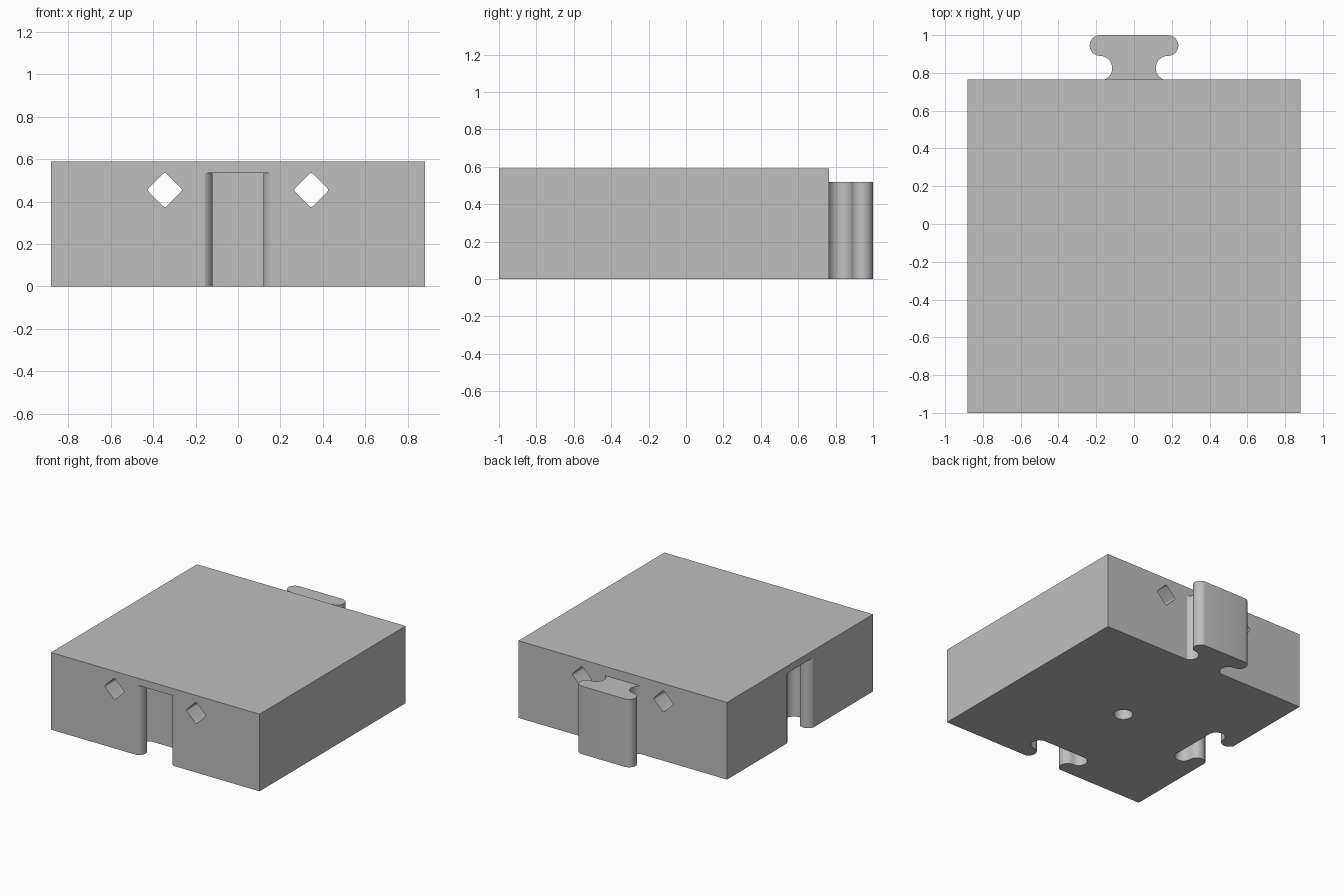
import bpy, bmesh, math
from mathutils import Matrix, Vector

if "Cube" in bpy.data.objects:
    bpy.data.objects.remove(bpy.data.objects["Cube"])

HALF, Y0, Y1, TOP = 0.8825, -1.0, 0.765, 0.59
MID = (Y0 + Y1) / 2

grey = bpy.data.materials.new("plain_grey")
grey.diffuse_color = (0.52, 0.52, 0.52, 1)
grey.use_nodes = True
grey.node_tree.nodes["Principled BSDF"].inputs["Base Color"].default_value = grey.diffuse_color


def arc(cx, cy, r, a0, a1, n=12):
    return [(cx + r * math.cos(a0 + (a1 - a0) * i / n),
             cy + r * math.sin(a0 + (a1 - a0) * i / n)) for i in range(n + 1)]


def prism(name, profile, z0, z1, matrix=Matrix()):
    """Extrude a flat outline from z0 to z1, then place it."""
    bm = bmesh.new()
    face = bm.faces.new([bm.verts.new((x, y, z0)) for x, y in profile])
    ext = bmesh.ops.extrude_face_region(bm, geom=[face])
    verts = [g for g in ext["geom"] if isinstance(g, bmesh.types.BMVert)]
    bmesh.ops.translate(bm, vec=Vector((0, 0, z1 - z0)), verts=verts)
    bm.transform(matrix)
    bmesh.ops.recalc_face_normals(bm, faces=bm.faces)
    mesh = bpy.data.meshes.new(name)
    bm.to_mesh(mesh)
    bm.free()
    mesh.materials.append(grey)
    obj = bpy.data.objects.new(name, mesh)
    bpy.context.collection.objects.link(obj)
    return obj


def connector(neck_r, neck_d, head_r, lead=0.0):
    """Outline of the T-shaped tongue: concave neck and round-ended head."""
    cx = 0.18
    half = arc(cx, neck_d, neck_r, math.pi + math.asin(neck_d / neck_r), math.pi / 2)
    half += arc(cx, neck_d + neck_r + head_r, head_r, -math.pi / 2, math.pi / 2)[1:]
    if lead:
        half.insert(0, (half[0][0], -lead))
    return half + [(-x, y) for x, y in reversed(half)]


def diamond(r=0.08, corner=0.012):
    """Square on its point with softened corners."""
    pts = []
    d = r - corner
    for k in range(4):
        a = k * math.pi / 2
        pts += arc(d * math.cos(a), d * math.sin(a), corner,
                   a - math.pi / 4, a + math.pi / 4, 4)
    return pts


def smooth(obj):
    bpy.ops.object.select_all(action='DESELECT')
    obj.select_set(True)
    bpy.context.view_layer.objects.active = obj
    bpy.ops.object.shade_smooth_by_angle(angle=math.radians(30))


# Main block
block = prism("block", [(-HALF, Y0), (HALF, Y0), (HALF, Y1), (-HALF, Y1)], 0, TOP)

# Sockets in the front and left sides, open at the bottom
socket = connector(0.06, 0.055, 0.0625, lead=0.05)
cutters = [
    prism("front_socket_cutter", socket, -0.1, 0.535, Matrix.Translation((0, Y0, 0))),
    prism("left_socket_cutter", socket, -0.1, 0.535,
          Matrix.Translation((-HALF, MID, 0)) @ Matrix.Rotation(-math.pi / 2, 4, 'Z')),
    # Blind round hole in the underside
    prism("bottom_hole_cutter", arc(0, 0, 0.067, 0, math.tau, 32)[:-1], -0.1, 0.25,
          Matrix.Translation((0, MID, 0))),
]
# Diamond channels running right through in both directions
for s in (-0.345, 0.345):
    cutters.append(prism("lengthwise_channel_cutter", diamond(), -1.2, 1.2,
                         Matrix.Translation((s, 0, 0.455)) @ Matrix.Rotation(math.pi / 2, 4, 'X')))
    cutters.append(prism("crosswise_channel_cutter", diamond(), -1.2, 1.2,
                         Matrix.Translation((0, MID + s, 0.34)) @ Matrix.Rotation(math.pi / 2, 4, 'Y')))

bpy.context.view_layer.objects.active = block
for cutter in cutters:
    cutter.hide_render = True
    mod = block.modifiers.new("cut", 'BOOLEAN')
    mod.operation, mod.solver, mod.object = 'DIFFERENCE', 'EXACT', cutter
    bpy.ops.object.modifier_apply(modifier=mod.name)
    bpy.data.objects.remove(cutter)
smooth(block)

# Tongue on the back
tongue = prism("tongue", connector(0.065, 0.06, 0.055), 0, 0.52,
               Matrix.Translation((0, Y1, 0)))
smooth(tongue)
